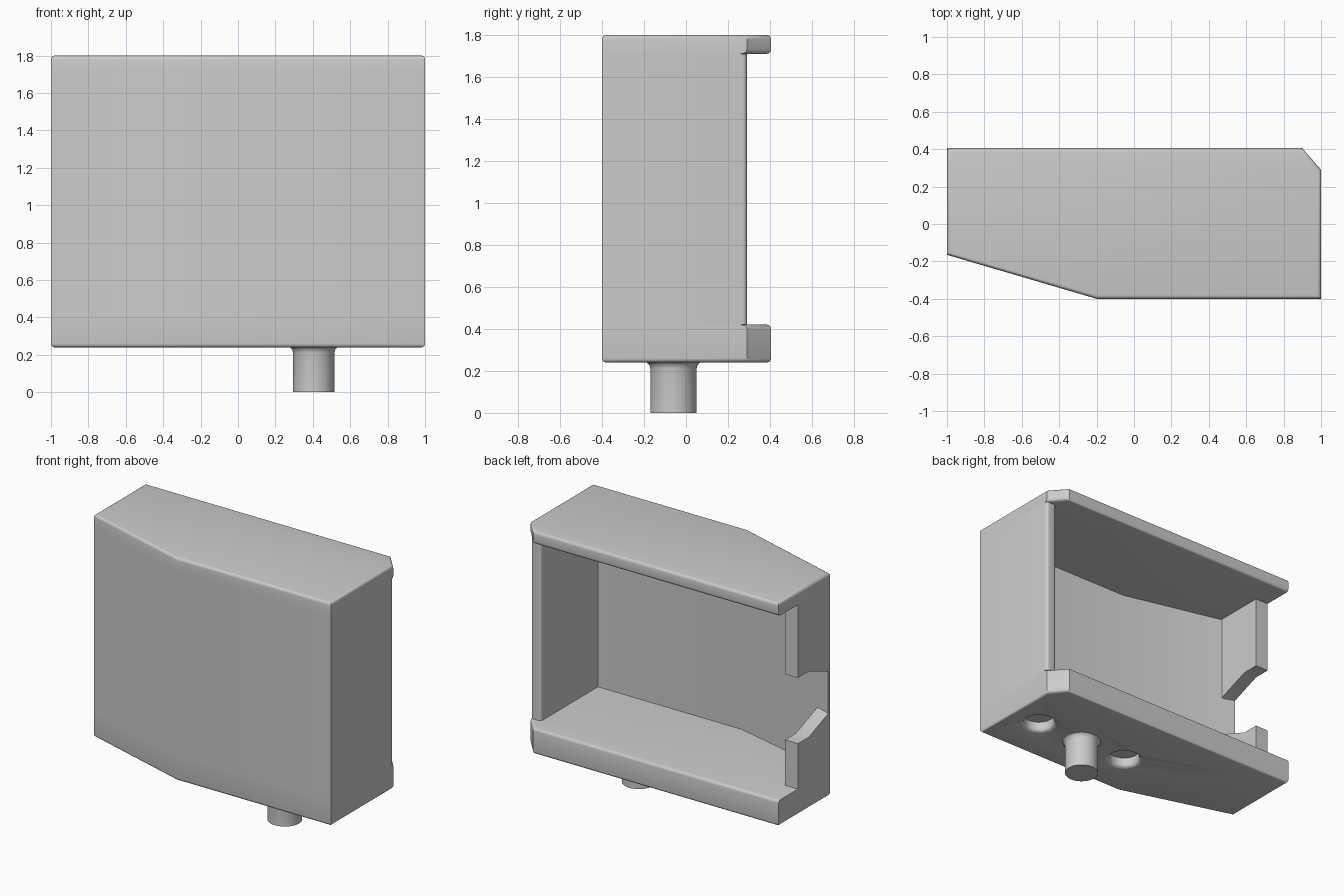
import bpy, bmesh, math
from mathutils import Vector

old = bpy.data.objects.get("Cube")
if old:
    bpy.data.objects.remove(old, do_unlink=True)

BOTTOM, FLOOR, CEILING, TOP = 0.24, 0.42, 1.71, 1.80
PIN_X, PIN_Y = 0.405, -0.06

grey = bpy.data.materials.new("plain grey")
grey.use_nodes = True
grey.diffuse_color = (0.6, 0.6, 0.6, 1)
grey.node_tree.nodes["Principled BSDF"].inputs["Base Color"].default_value = grey.diffuse_color


def finish(name, bm):
    bmesh.ops.recalc_face_normals(bm, faces=bm.faces)
    mesh = bpy.data.meshes.new(name)
    bm.to_mesh(mesh)
    bm.free()
    mesh.materials.append(grey)
    obj = bpy.data.objects.new(name, mesh)
    bpy.context.collection.objects.link(obj)
    return obj


def smooth(obj):
    bpy.ops.object.select_all(action='DESELECT')
    obj.select_set(True)
    bpy.context.view_layer.objects.active = obj
    bpy.ops.object.shade_smooth_by_angle(angle=math.radians(35))


def prism(name, base, offset, rounded=None, radius=0.02):
    """Extrude an outline; round the edges picked by the rule."""
    bm = bmesh.new()
    face = bm.faces.new([bm.verts.new(p) for p in base])
    out = bmesh.ops.extrude_face_region(bm, geom=[face], use_keep_orig=True)
    moved = [v for v in out["geom"] if isinstance(v, bmesh.types.BMVert)]
    bmesh.ops.translate(bm, verts=moved, vec=Vector(offset))
    if rounded:
        bmesh.ops.recalc_face_normals(bm, faces=bm.faces)
        picked = [e for e in bm.edges if rounded(e.verts[0].co, e.verts[1].co)]
        bmesh.ops.bevel(bm, geom=picked, offset=radius, segments=4,
                        profile=0.5, affect='EDGES')
    obj = finish(name, bm)
    smooth(obj)
    return obj


def slab(name, outline, z0, z1, rounded=None):
    return prism(name, [(x, y, z0) for x, y in outline], (0, 0, z1 - z0), rounded)


def lathe(name, profile, x, y, sides=48):
    """Spin a radius/height profile about a vertical axis."""
    bm = bmesh.new()
    rings = []
    for r, z in profile:
        rings.append([bm.verts.new((x + r * math.cos(2 * math.pi * i / sides),
                                    y + r * math.sin(2 * math.pi * i / sides), z))
                      for i in range(sides)])
    for a, b in zip(rings, rings[1:]):
        for i in range(sides):
            j = (i + 1) % sides
            bm.faces.new((a[i], a[j], b[j], b[i]))
    bm.faces.new(rings[0])
    bm.faces.new(rings[-1])
    return finish(name, bm)


# Top and bottom plates share one outline
plate = [(-1, -0.165), (-0.2, -0.4), (1, -0.4), (1, 0.29), (0.9, 0.405), (-1, 0.405)]


def plate_edges(outer):
    def rule(a, b):
        if abs(a.z - b.z) > 0.01:
            return False
        return abs(a.z - outer) < 0.01 or (a.y + b.y) / 2 > 0.3
    return rule


top_plate = slab("top_plate", plate, CEILING, TOP, plate_edges(TOP))
bottom_plate = slab("bottom_plate", plate, BOTTOM, FLOOR, plate_edges(BOTTOM))

# Bent front wall, tapering toward the right edge
slab("front_wall", [(-1, -0.165), (-0.2, -0.4), (1, -0.4), (1, -0.34),
                    (-0.19, -0.34), (-1, -0.145)], FLOOR, CEILING)

# Left wall with rounded back edges
slab("left_wall", [(0.92, -0.4), (1, -0.4), (1, 0.29), (0.92, 0.29)], FLOOR, CEILING,
     lambda a, b: abs(a.z - b.z) > 0.1 and a.y > 0)

# Right wall in two parts around a funnel-shaped side opening
middle = 0.968
for name, sign, end in (("right_wall_upper", 1, CEILING), ("right_wall_lower", -1, FLOOR)):
    outline = [(-0.164, end), (0.19, end), (0.19, middle + sign * 0.23),
               (0.07, middle + sign * 0.23), (-0.164, middle + sign * 0.14)]
    prism(name, [(-1, y, z) for y, z in outline], (0.1, 0, 0))

# Locating pin with a flared root
pin = lathe("pin", [(0.11, 0), (0.11, 0.21), (0.114, 0.226), (0.122, 0.236), (0.135, 0.245)],
            PIN_X, PIN_Y)
smooth(pin)

# Two blind holes with softened rims on either side of the pin
cutters = []
for side in (-1, 1):
    cutter = lathe("hole_cutter", [(0.13, 0.23), (0.124, 0.24), (0.112, 0.245), (0.104, 0.253),
                                   (0.1, 0.265), (0.1, 0.31)], PIN_X + side * 0.37, PIN_Y)
    cutter.hide_render = True
    mod = bottom_plate.modifiers.new("hole", 'BOOLEAN')
    mod.operation = 'DIFFERENCE'
    mod.solver = 'EXACT'
    mod.object = cutter
    cutters.append(cutter)

graph = bpy.context.evaluated_depsgraph_get()
cut_mesh = bpy.data.meshes.new_from_object(bottom_plate.evaluated_get(graph))
bottom_plate.modifiers.clear()
bottom_plate.data = cut_mesh
for cutter in cutters:
    bpy.data.objects.remove(cutter, do_unlink=True)
smooth(bottom_plate)
